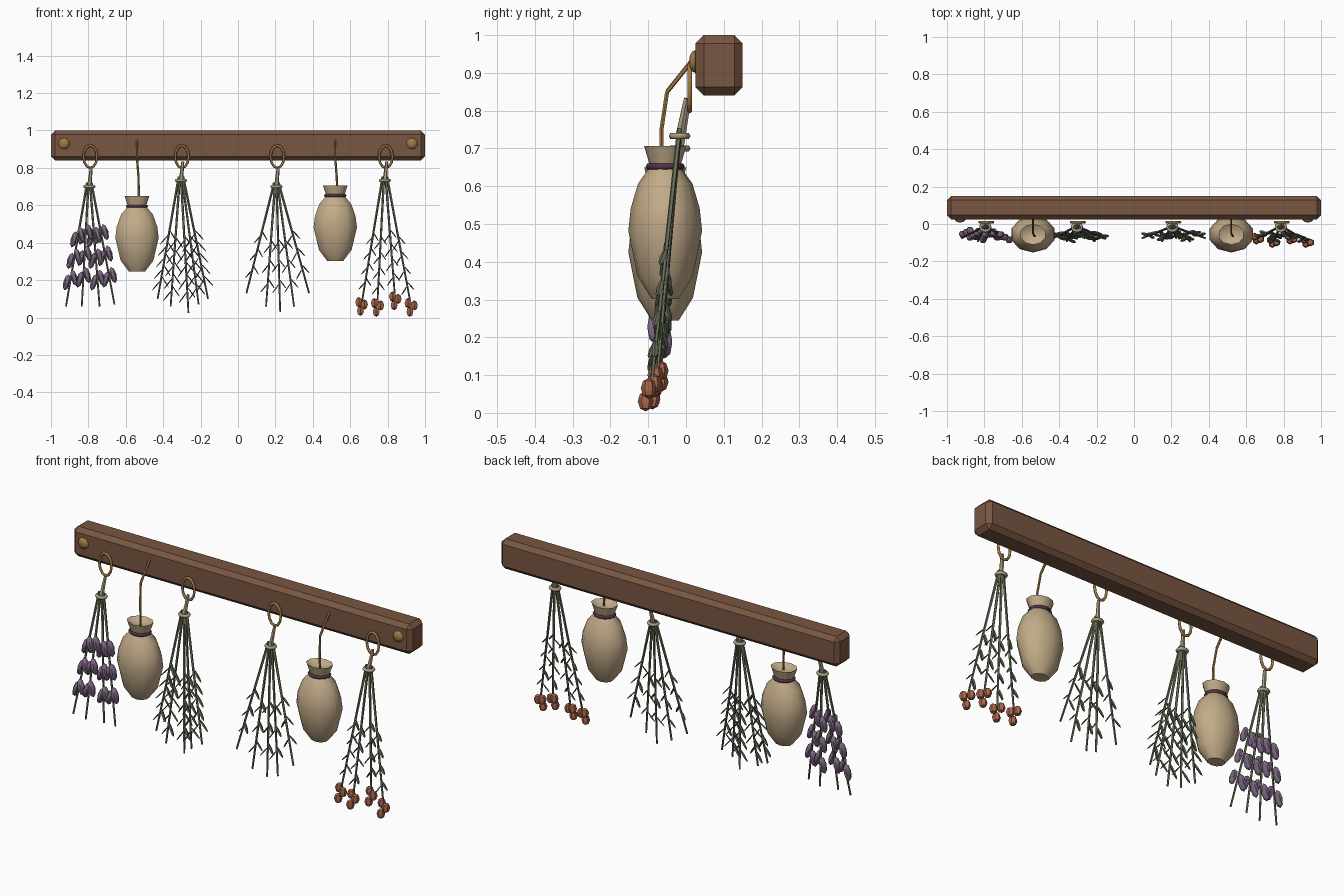
import bpy, bmesh, math, random
from mathutils import Vector, Matrix

random.seed(4)
cube = bpy.data.objects.get("Cube")
if cube:
    bpy.data.objects.remove(cube, do_unlink=True)


def material(name, *rgb):
    m = bpy.data.materials.new(name)
    m.use_nodes = True
    m.diffuse_color = (*rgb, 1)
    m.node_tree.nodes["Principled BSDF"].inputs["Base Color"].default_value = (*rgb, 1)
    return m


WOOD = material("brown wood", 0.19, 0.093, 0.054)
BRASS = material("aged brass", 0.36, 0.2, 0.06)
CLOTH = material("cream cloth", 0.54, 0.41, 0.25)
TWINE = material("pale twine", 0.42, 0.35, 0.23)
STEM = material("dried stem", 0.16, 0.17, 0.105)
LEAF = material("grey green leaf", 0.1, 0.13, 0.085)
PETAL = material("dusty purple petal", 0.2, 0.13, 0.22)
BERRY = material("rust berry", 0.4, 0.135, 0.07)
BAND = material("plum band", 0.085, 0.03, 0.065)


def finish(bm, name, mat, angle=None):
    bmesh.ops.recalc_face_normals(bm, faces=bm.faces)
    me = bpy.data.meshes.new(name)
    bm.to_mesh(me)
    bm.free()
    me.materials.append(mat)
    if angle:
        me.polygons.foreach_set("use_smooth", [True] * len(me.polygons))
        me.set_sharp_from_angle(angle=math.radians(angle))
    ob = bpy.data.objects.new(name, me)
    bpy.context.collection.objects.link(ob)
    return ob


def aim(a, b):
    """Frame centred between a and b with its z axis along the line."""
    q = (b - a).to_track_quat('Z', 'Y')
    return Matrix.Translation((a + b) / 2) @ q.to_matrix().to_4x4()


def rod(bm, a, b, r1, r2, sides=6):
    bmesh.ops.create_cone(bm, cap_ends=True, segments=sides, radius1=r1, radius2=r2,
                          depth=(b - a).length, matrix=aim(a, b))


def pod(bm, a, b, rx, ry, sides=6, rings=4):
    size = Matrix.Diagonal((rx, ry, (b - a).length / 2, 1))
    bmesh.ops.create_uvsphere(bm, u_segments=sides, v_segments=rings, radius=1,
                              matrix=aim(a, b) @ size)


def ring(name, mat, at, rx, ry, tube, upright=False, sides=12):
    """Oval ring, lying flat or standing to face the front."""
    bm = bmesh.new()
    rows = []
    for i in range(sides):
        t = math.tau * i / sides
        row = []
        for j in range(6):
            p = math.tau * j / 6
            k = tube * math.cos(p)
            u, v, w = (rx + k) * math.cos(t), (ry + k) * math.sin(t), tube * math.sin(p)
            row.append(bm.verts.new(at + Vector((u, w, v) if upright else (u, v, w))))
        rows.append(row)
    for i in range(sides):
        a, b = rows[i], rows[(i + 1) % sides]
        for j in range(6):
            bm.faces.new((a[j], b[j], b[(j + 1) % 6], a[(j + 1) % 6]))
    finish(bm, name, mat, 70)


# Beam with chamfered edges
bm = bmesh.new()
bmesh.ops.create_cube(bm, size=1, matrix=Matrix.Translation((0, 0.0875, 0.92))
                      @ Matrix.Diagonal((2, 0.125, 0.16, 1)))
bmesh.ops.bevel(bm, geom=bm.edges[:], offset=0.022, segments=1, affect='EDGES')
finish(bm, "beam", WOOD)

# Round studs near both ends
for side, x in (("right", -0.93), ("left", 0.93)):
    bm = bmesh.new()
    pod(bm, Vector((x, 0.008, 0.93)), Vector((x, 0.04, 0.93)), 0.03, 0.03, 10, 6)
    finish(bm, side + "_stud", BRASS, 50)


# Cloth sacks: a turned profile, squashed front to back, hung on a bent cord
def sack(name, x, base):
    y = -0.055
    profile = [(0.045, 0), (0.092, 0.06), (0.122, 0.18), (0.114, 0.24), (0.09, 0.305),
               (0.05, 0.35), (0.07, 0.405), (0.035, 0.385)]
    bm = bmesh.new()
    rows = []
    for r, z in profile:
        rows.append([bm.verts.new((x + r * math.cos(math.tau * (i + 0.5) / 10),
                                   y + 0.8 * r * math.sin(math.tau * (i + 0.5) / 10),
                                   base + z)) for i in range(10)])
    for a, b in zip(rows, rows[1:]):
        for i in range(10):
            j = (i + 1) % 10
            bm.faces.new((a[i], a[j], b[j], b[i]))
    bm.faces.new(rows[0])
    bm.faces.new(rows[-1])
    finish(bm, name, CLOTH, 50)
    ring(name + "_band", BAND, Vector((x, y, base + 0.35)), 0.051, 0.043, 0.009)
    bm = bmesh.new()
    path = [Vector(p) for p in ((x, 0.03, 0.95), (x, -0.05, 0.85),
                                (x + 0.008, -0.065, 0.75), (x + 0.01, -0.065, base + 0.385))]
    for a, b in zip(path, path[1:]):
        rod(bm, a, b, 0.006, 0.006)
    finish(bm, name + "_cord", BRASS, 50)


sack("right_sack", -0.54, 0.245)
sack("left_sack", 0.52, 0.302)


# Hanging bundles: ring, twine knot, fanned stems and their growth
def bundle(name, x, tie_z, tips, leaf_rows=0, leaf_size=0.06):
    ring(name + "_ring", BRASS, Vector((x, 0.01, 0.86)), 0.036, 0.06, 0.007, True)
    tie = Vector((x - 0.005, -0.017, tie_z))
    bm = bmesh.new()
    rod(bm, tie, Vector((x + 0.005, 0.002, tie_z + 0.1)), 0.012, 0.008)
    finish(bm, name + "_hanger", TWINE, 50)
    ring(name + "_tie", TWINE, tie, 0.024, 0.02, 0.009)
    stems, leaves = bmesh.new(), bmesh.new()
    lines = []
    for i, (tx, tz) in enumerate(tips):
        start = tie + Vector((0.012 * (2 * i / (len(tips) - 1) - 1), 0, 0.02))
        tip = Vector((tx, -0.075 - 0.018 * (i % 2), tz))
        lines.append((start, tip))
        rod(stems, start, tip, 0.007, 0.005, 5)
        for row in range(leaf_rows):
            root = start.lerp(tip, 0.45 + 0.47 * row / leaf_rows + 0.03 * (i % 2))
            for side in (-1, 1):
                reach = Vector((side * 0.55 + (tx - x) * 0.8,
                                random.uniform(-0.3, 0.2), -0.75)).normalized()
                a = root + Vector((0, 0, side * 0.012))
                pod(leaves, a, a + reach * leaf_size, 0.009, 0.0035, 4, 4)
    finish(stems, name + "_stems", STEM, 60)
    if leaf_rows:
        finish(leaves, name + "_leaves", LEAF)
    else:
        leaves.free()
    return lines


# Purple flower bundle: three tiers of paired buds on each stem
lines = bundle("flower_bundle", -0.79, 0.70,
               [(-0.92, 0.06), (-0.835, 0.06), (-0.74, 0.06), (-0.66, 0.07)])
bm = bmesh.new()
for k, (start, tip) in enumerate(lines):
    for z in (0.43, 0.315, 0.2):
        z += 0.015 * (k % 2)
        c = start.lerp(tip, (start.z - z) / (start.z - tip.z))
        for side in (-1, 1):
            m = c + Vector((side * 0.02, -0.008 * side, side * 0.012))
            half = Vector((side * 0.012, 0, -0.043))
            pod(bm, m - half, m + half, 0.021, 0.018)
finish(bm, "flower_buds", PETAL, 60)

# Leafy bundles
bundle("bushy_herb_bundle", -0.30, 0.733,
       [(-0.43, 0.1), (-0.36, 0.06), (-0.265, 0.025), (-0.21, 0.07), (-0.16, 0.1)], 5, 0.078)
bundle("sparse_herb_bundle", 0.21, 0.70,
       [(0.045, 0.13), (0.15, 0.06), (0.225, 0.03), (0.30, 0.06), (0.38, 0.13)], 3, 0.065)

# Berry bundle: a cluster of three at every stem end
lines = bundle("berry_bundle", 0.79, 0.733,
               [(0.66, 0.07), (0.745, 0.065), (0.84, 0.1), (0.925, 0.065)], 4, 0.06)
bm = bmesh.new()
for k, (start, tip) in enumerate(lines):
    for dx, dy, dz in ((-0.016, 0.008, 0.012), (0.018, -0.006, 0), (-0.006, -0.014, -0.034)):
        c = tip + Vector((dx if k % 2 else dx * 0.9, dy, dz))
        up = Vector((0, 0, 0.027))
        pod(bm, c - up, c + up, 0.021, 0.021)
finish(bm, "berries", BERRY, 40)
